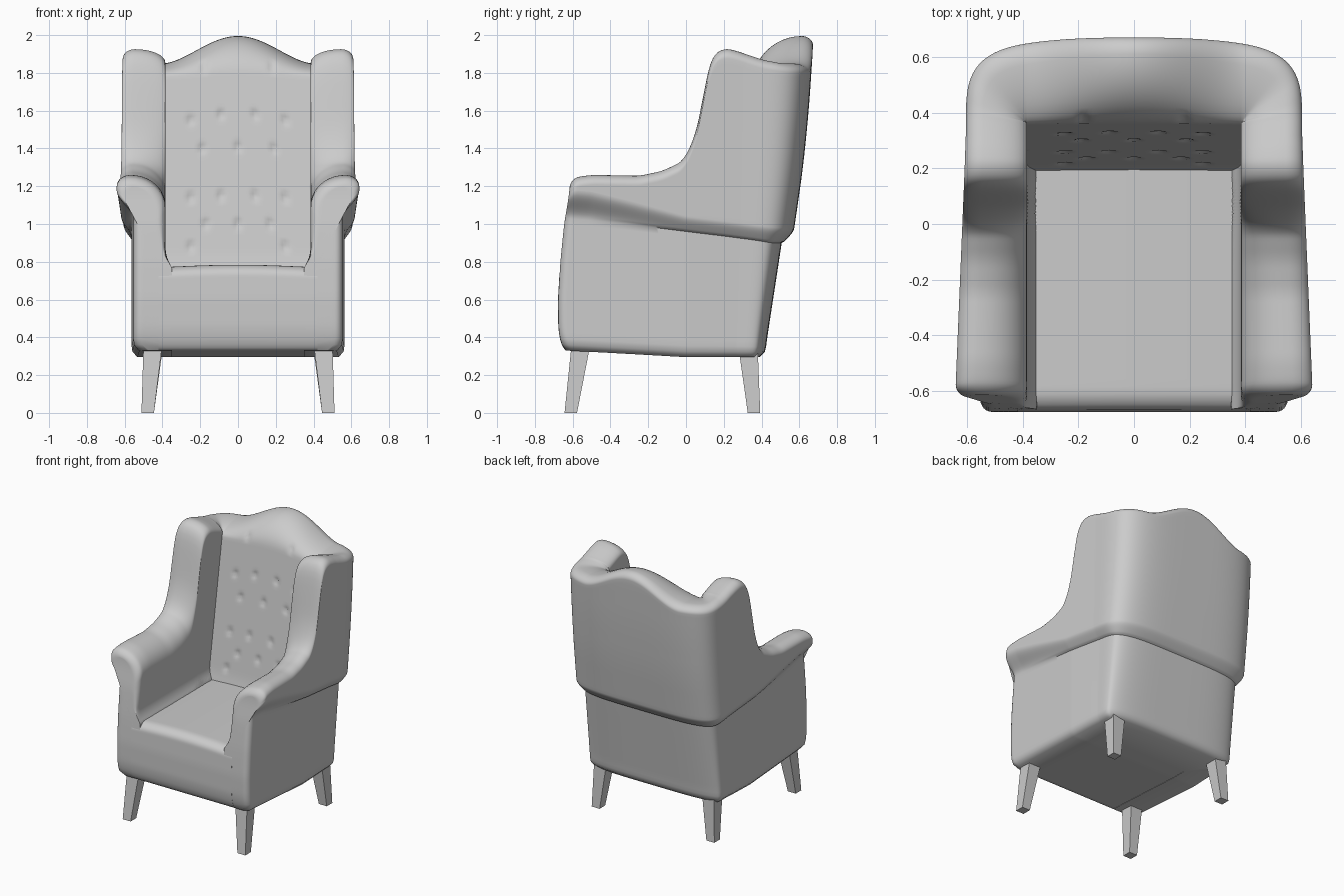
import bpy, bmesh, math
from mathutils import Vector

if "Cube" in bpy.data.objects:
    bpy.data.objects.remove(bpy.data.objects["Cube"])


def clamp(v, a=0.0, b=1.0):
    return max(a, min(b, v))


def curve(pts, t):
    """Piecewise-linear lookup in a short list of (t, value) points."""
    for (a, va), (b, vb) in zip(pts, pts[1:]):
        if t <= b:
            return va + (vb - va) * clamp((t - a) / (b - a))
    return pts[-1][1]


def soft(pts, t, r):
    return sum(curve(pts, t + r * k / 2) for k in range(-2, 3)) / 5


def finish(bm, name, smooth=True, mirror=False):
    bmesh.ops.recalc_face_normals(bm, faces=bm.faces)
    me = bpy.data.meshes.new(name)
    bm.to_mesh(me)
    bm.free()
    ob = bpy.data.objects.new(name, me)
    bpy.context.collection.objects.link(ob)
    if smooth:
        bpy.context.view_layer.objects.active = ob
        ob.select_set(True)
        bpy.ops.object.shade_smooth_by_angle(angle=math.radians(50))
        ob.select_set(False)
    if mirror:
        m = ob.modifiers.new("mirror", 'MIRROR')
        m.merge_threshold = 0.0005
    return ob


# Side profile of arm and wing, seam height, and front / back lean
TOP = [(-.62, 1.235), (-.58, 1.25), (-.5, 1.26), (-.25, 1.255), (-.13, 1.28), (-.02, 1.33),
       (.04, 1.44), (.08, 1.6), (.11, 1.8), (.14, 1.89), (.2, 1.93), (.25, 1.92),
       (.38, 1.87), (.5, 1.85), (.6, 1.85)]
SEAM = [(-.62, 1.03), (-.5, 1.02), (-.3, 1.0), (0, .96), (.5, .9)]
FRONT = [(.29, -.58), (.32, -.635), (.36, -.66), (.44, -.675), (.6, -.677), (.8, -.665),
         (1.0, -.645), (1.15, -.62), (1.26, -.61)]
BACK = [(.3, .47), (.92, .565), (1.3, .62), (1.6, .65), (1.97, .675)]
BUTTONS = [(.25, 1.55), (.09, 1.58), (.19, 1.4), (0, 1.41), (.25, 1.14), (.09, 1.15),
           (.17, 1.0), (0, 1.0), (.25, .88), (.18, 1.83)]
ROWS, ARC, INNER_X = 68, 10, .385


def front_shear(y, z):
    return y + (soft(FRONT, z, .03) + .62) * clamp(-y / .62)


def bottom(y):
    return .295 + .035 * clamp(-y / .62)


def section(x, y, nx, ny, shrink):
    """Inner and outer columns of the shell at one point of its plan."""
    crest = ((math.cos(math.pi * min(x / .4, 1)) + 1) / 2) ** .85
    arm = clamp(-y / .5)
    h = soft(TOP, y, .025) + .145 * crest - shrink
    ri = .16 - .09 * clamp(y / .1) + .12 * crest
    ro, ai = .05, .72 + .06 * crest
    seam = soft(SEAM, y, .05)
    roll = min(.08 + .07 * arm, .9 * (h - ro - seam))
    low = bottom(y)
    step = .055 + .035 * clamp(-y / .6)

    def inner(z):
        fillet = .035 * clamp(1 - (z - .77) / .1) ** 2
        px = min(x, INNER_X - fillet + shrink * clamp((z - .8) / .2))
        py = .2 + .16 * (z - .78) - fillet * .2
        if y > .29:
            for bx, bz in BUTTONS:
                d2 = (px - bx) ** 2 + (z - bz) ** 2
                if d2 < .01:
                    py += .018 * math.exp(-d2 / .0003)
        return Vector((px, min(front_shear(y, z), py), z))

    def outer(z):
        t = clamp((z - seam) / roll)
        s_curve = 1 - t * t * (3 - 2 * t)
        round_over = 1 - math.sqrt(1 - (1 - t) ** 2)
        mix = .45 + .55 * arm
        e = step * (s_curve * mix + round_over * (1 - mix)) + shrink
        b = clamp((z - low) / .06)
        e += .03 * (1 - math.sqrt(1 - (1 - b) ** 2))
        py = front_shear(y, z) + (soft(BACK, z, .1) - .6) * clamp((y - .2) / .4)
        return Vector((max(x - e * nx, 0), py - e * ny, z))

    ins, outs = [], []
    for j in range(ROWS):
        ins.append(inner(low + (h - ri - low) * j / ROWS))
        if j < 22:
            z = low + (seam - low) * j / 22
        elif j < 33:
            z = seam + roll * (j - 22) / 11
        else:
            z = seam + roll + (h - ro - seam - roll) * (j - 33) / (ROWS - 33)
        outs.append(outer(z))
    for k in range(ARC + 1):
        th = math.pi / 2 * k / ARC
        s, c = math.sin(th), 1 - math.cos(th)
        zi, zo = h - ri + ri * s, h - ro + ro * s
        ins.append(inner(zi).lerp(outer(zi), ai * c))
        outs.append(outer(zo).lerp(inner(zo), (1 - ai) * c))
    return ins, outs


def side_width(y):
    return .643 - .041 * (y + .6)


# Plan of the right half: rounded arm end, side, then corner and back
plan = []
for k in range(6, 0, -1):
    th = math.pi / 2 * k / 6
    plan.append((side_width(-.6), -.58 - .04 * math.sin(th), 1, 0, .04 * (1 - math.cos(th))))
for k in range(72):
    y = -.58 + .88 * k / 72
    plan.append((side_width(max(y, -.6)), y, 1, 0, 0))
for k in range(73):
    a = math.pi / 2 * k / 72
    c, s, n = (math.cos(a) if k < 72 else 0), math.sin(a), 4.2
    r = (c ** n + s ** n) ** (-1 / n)
    nrm = Vector(((r * c) ** (n - 1) / .6, (r * s) ** (n - 1) / .3)).normalized()
    plan.append((side_width(.3) * r * c, .3 + .3 * r * s, nrm.x, nrm.y, 0))

# Upholstered shell: arms, wings and buttoned back
bm = bmesh.new()
rings = []
for station in plan:
    ins, outs = section(*station)
    rings.append(([bm.verts.new(p) for p in ins], [bm.verts.new(p) for p in outs]))
for (i0, o0), (i1, o1) in zip(rings, rings[1:]):
    loop0, loop1 = i0 + o0[::-1], i1 + o1[::-1]
    for j in range(len(loop0)):
        j2 = (j + 1) % len(loop0)
        bm.faces.new((loop0[j], loop0[j2], loop1[j2], loop1[j]))

# Arm fronts: a grid that follows the front curve
ins, outs = rings[0]
columns = [ins]
for k in range(1, 10):
    col = []
    for a, b in zip(ins, outs):
        p = a.co.lerp(b.co, k / 10)
        p.y = front_shear(-.62, p.z)
        col.append(bm.verts.new(p))
    columns.append(col)
columns.append(outs)
for c0, c1 in zip(columns, columns[1:]):
    for j in range(len(c0) - 1):
        bm.faces.new((c0[j], c1[j], c1[j + 1], c0[j + 1]))
bmesh.ops.remove_doubles(bm, verts=bm.verts, dist=.0002)
finish(bm, "arms_wings_and_back", mirror=True)

# Seat and base: block between the arms with a rounded front edge
bm = bmesh.new()
bmesh.ops.create_cube(bm, size=2)
bmesh.ops.subdivide_edges(bm, edges=bm.edges, cuts=39, use_grid_fill=True)
lo, hi, r = Vector((-.42, -.621, .297)), Vector((.42, .38, .772)), .06
for v in bm.verts:
    p = Vector([lo[i] + (hi[i] - lo[i]) * (v.co[i] + 1) / 2 for i in range(3)])
    t = (p.z - lo.z) / (hi.z - lo.z)
    if p.z > .5 and p.y < 0:
        core = Vector((p.x, max(p.y, lo.y + r), min(p.z, hi.z - r)))
        if (p - core).length > r * .9:
            p = core + (p - core).normalized() * r
    p.z += (bottom(p.y) - .295) * (1 - t) + .012 * t * math.cos(math.pi * clamp(p.x / .76, -.5, .5))
    p.y = front_shear(p.y, p.z)
    v.co = p
finish(bm, "seat_and_base")

# Four tapered, splayed square legs
for name, y_top, y_foot, z_top in (("front", -.555, -.61, .37), ("back", .33, .36, .33)):
    for side, sx in (("right", 1), ("left", -1)):
        bm = bmesh.new()
        bmesh.ops.create_cube(bm, size=2)
        for v in bm.verts:
            top = v.co.z > 0
            half = .05 if top else .033
            v.co = Vector((sx * (.45 if top else .478) + v.co.x * half,
                           (y_top if top else y_foot) + v.co.y * half,
                           z_top if top else 0))
        finish(bm, f"{name}_{side}_leg", smooth=False)
